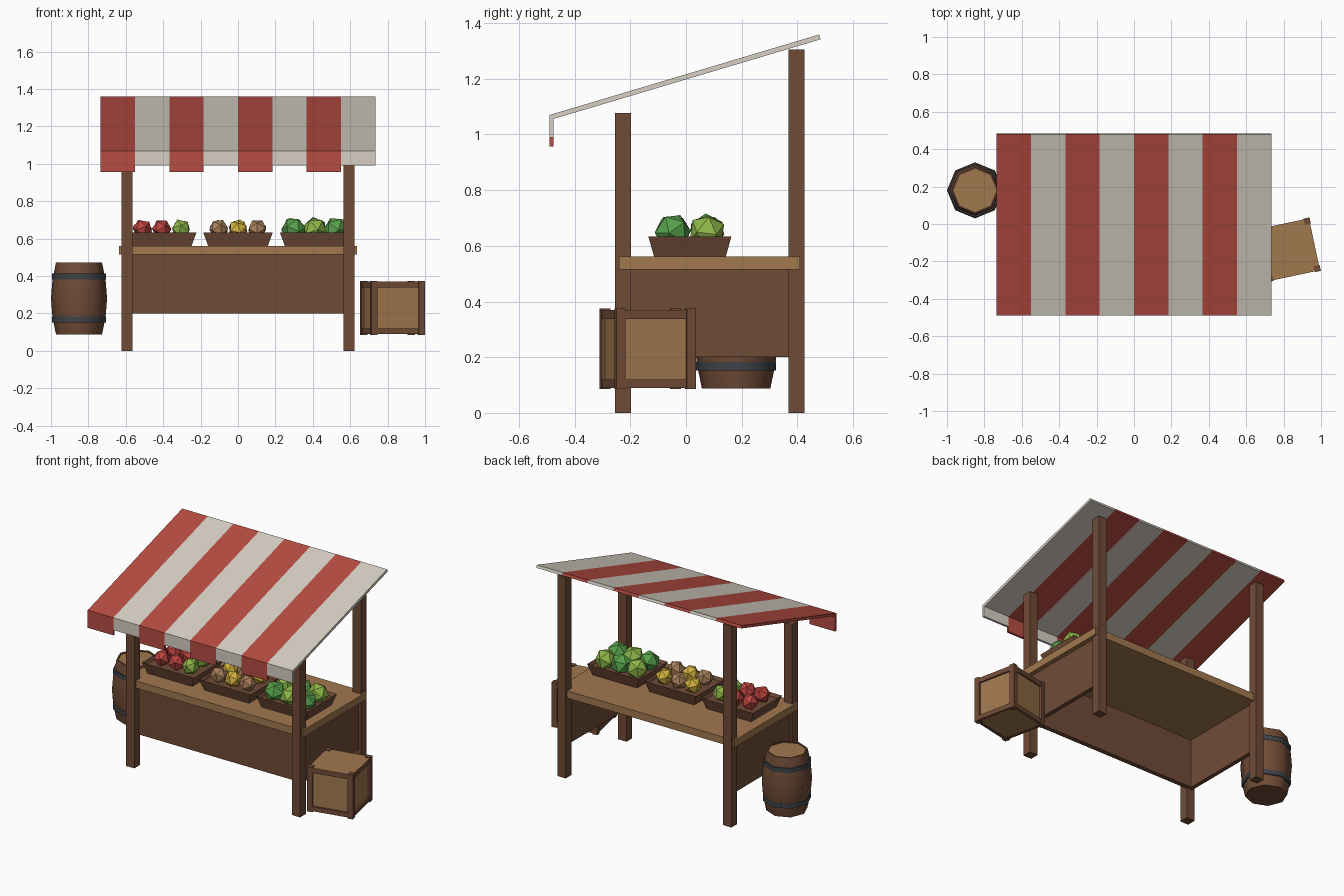
import bpy, bmesh, math, random
from mathutils import Matrix, Vector, Euler

random.seed(4)
if "Cube" in bpy.data.objects:
    bpy.data.objects.remove(bpy.data.objects["Cube"], do_unlink=True)


def material(name, code):
    """Flat colour from an sRGB hex code, stored as linear values."""
    rgb = [int(code[i:i + 2], 16) / 255 for i in (0, 2, 4)]
    lin = [c / 12.92 if c < 0.04 else ((c + 0.055) / 1.055) ** 2.4 for c in rgb]
    m = bpy.data.materials.new(name)
    m.use_nodes = True
    m.diffuse_color = (*lin, 1)
    bsdf = next(n for n in m.node_tree.nodes if n.type == "BSDF_PRINCIPLED")
    bsdf.inputs["Base Color"].default_value = (*lin, 1)
    return m


wood = material("brown_wood", "704B36")
plank = material("tan_wood", "A1784E")
cloth_red = material("red_cloth", "B74C42")
cloth_white = material("cream_cloth", "D6CFC4")
iron = material("dark_iron", "3E4347")
apple = material("apple_red", "BC433F")
lime = material("light_green", "8DB648")
leaf = material("leaf_green", "57A04C")
lemon = material("yellow", "D5B23F")
potato = material("potato_brown", "A9805A")


def finish(name, bm, *mats):
    bmesh.ops.recalc_face_normals(bm, faces=bm.faces)
    mesh = bpy.data.meshes.new(name)
    bm.to_mesh(mesh)
    bm.free()
    for m in mats:
        mesh.materials.append(m)
    obj = bpy.data.objects.new(name, mesh)
    bpy.context.collection.objects.link(obj)
    return obj


def box(name, x, y, z, mat, place=None):
    """Box from (min, max) ranges, optionally moved by a matrix."""
    bm = bmesh.new()
    bmesh.ops.create_cube(bm, size=1)
    for v in bm.verts:
        v.co = Vector([(r[0] + r[1]) / 2 + c * (r[1] - r[0])
                       for c, r in zip(v.co, (x, y, z))])
    if place:
        bm.transform(place)
    return finish(name, bm, mat)


def mirrored(r, side):
    return r if side > 0 else (-r[1], -r[0])


# Posts, side panels, front panel and counter
for side, label in ((1, "left"), (-1, "right")):
    px = mirrored((0.565, 0.624), side)
    box(f"{label}_front_post", px, (-0.255, -0.197), (0, 1.077), wood)
    box(f"{label}_back_post", px, (0.368, 0.426), (0, 1.305), wood)
    box(f"{label}_side_panel", mirrored((0.58, 0.607), side), (-0.197, 0.368), (0.2, 0.516), wood)
box("front_panel", (-0.58, 0.58), (-0.205, -0.175), (0.2, 0.516), wood)
box("counter_top", (-0.636, 0.636), (-0.24, 0.41), (0.515, 0.562), plank)

# Striped awning with a hanging front edge
stripes, width = 8, 1.47
for i in range(stripes):
    drop = 0.99 if i % 2 else 0.956
    outline = [(-0.49, drop), (-0.49, 1.07), (0.478, 1.359),
               (0.484, 1.342), (-0.476, 1.056), (-0.476, drop)]
    x0 = -width / 2 + i * width / stripes
    bm = bmesh.new()
    face = bm.faces.new([bm.verts.new((x0, y, z)) for y, z in outline])
    new = bmesh.ops.extrude_face_region(bm, geom=[face])["geom"]
    bmesh.ops.translate(bm, vec=(width / stripes, 0, 0),
                        verts=[g for g in new if isinstance(g, bmesh.types.BMVert)])
    finish(f"awning_stripe_{i + 1}", bm, cloth_white if i % 2 else cloth_red)


# Flared trays with two rows of faceted produce
def tray(name, cx, cy):
    bm = bmesh.new()
    bmesh.ops.create_cube(bm, size=1)
    for v in bm.verts:
        top = v.co.z > 0
        w, d = (0.372, 0.298) if top else (0.318, 0.257)
        v.co = (cx + v.co.x * w, cy + v.co.y * d, 0.633 if top else 0.56)
    bm.faces.ensure_lookup_table()
    top = max(bm.faces, key=lambda f: f.calc_center_median().z)
    bmesh.ops.inset_region(bm, faces=[top], thickness=0.016)
    bmesh.ops.translate(bm, verts=top.verts, vec=(0, 0, -0.02))
    finish(name, bm, wood)


def produce(name, cx, cy, radius, step, z, colours):
    for k in range(6):
        col, row = k % 3 - 1, k // 3
        bm = bmesh.new()
        bmesh.ops.create_icosphere(bm, subdivisions=1, radius=radius)
        bm.transform(Euler([random.uniform(0, 3) for _ in range(3)]).to_matrix().to_4x4())
        bm.transform(Matrix.Translation((cx + col * step, cy + (row - 0.5) * 0.123, z)))
        finish(f"{name}_{k + 1}", bm, colours[k % len(colours)])


for name, cx, radius, step, z, colours in (
        ("apple", -0.408, 0.053, 0.103, 0.652, (apple, apple, lime)),
        ("root_vegetable", 0, 0.053, 0.103, 0.652, (potato, lemon)),
        ("cabbage", 0.41, 0.067, 0.112, 0.65, (leaf, lime))):
    tray(f"{name}_tray", cx, 0.014)
    produce(name, cx, 0.014, radius, step, z, colours)


# Eight-sided barrel
def lathe(name, profile, mats, lid=False):
    sides = 8
    bm = bmesh.new()
    rings = [[bm.verts.new((-0.85 + r * math.cos(a), 0.18 + r * math.sin(a), z))
              for a in (math.tau * i / sides for i in range(sides))] for r, z in profile]
    for low, high in zip(rings, rings[1:]):
        for i in range(sides):
            j = (i + 1) % sides
            bm.faces.new((low[i], low[j], high[j], high[i]))
    bm.faces.new(rings[0])
    bm.faces.new(rings[-1]).material_index = 1 if lid else 0
    obj = finish(name, bm, *mats)
    bpy.ops.object.select_all(action="DESELECT")
    obj.select_set(True)
    bpy.context.view_layer.objects.active = obj
    bpy.ops.object.shade_smooth_by_angle(angle=math.radians(50))


lathe("barrel_body", [(0.123, 0.088), (0.142, 0.18), (0.15, 0.28), (0.142, 0.38),
                      (0.123, 0.473), (0.114, 0.473), (0.114, 0.466)], (wood, plank), lid=True)
for label, z in (("lower", 0.153), ("upper", 0.383)):
    lathe(f"barrel_{label}_band", [(0.144, z), (0.144, z + 0.03)], (iron,))

# Turned crate: tan box, lids, corner posts and rails
turn = Matrix.Translation((0.826, -0.138, 0)) @ Matrix.Rotation(math.radians(12), 4, "Z")
inner, edge = (-0.132, 0.132), (-0.141, 0.141)
box("crate_body", inner, inner, (0.1, 0.36), plank, turn)
box("crate_lid", edge, edge, (0.358, 0.37), plank, turn)
box("crate_base", edge, edge, (0.092, 0.102), plank, turn)
for i in range(4):
    spin = turn @ Matrix.Rotation(i * math.pi / 2, 4, "Z")
    box(f"crate_corner_{i + 1}", (0.113, 0.146), (0.113, 0.146), (0.085, 0.375), wood, spin)
    box(f"crate_lower_rail_{i + 1}", (-0.115, 0.115), (0.125, 0.142), (0.09, 0.12), wood, spin)
    box(f"crate_upper_rail_{i + 1}", (-0.115, 0.115), (0.125, 0.142), (0.338, 0.368), wood, spin)
